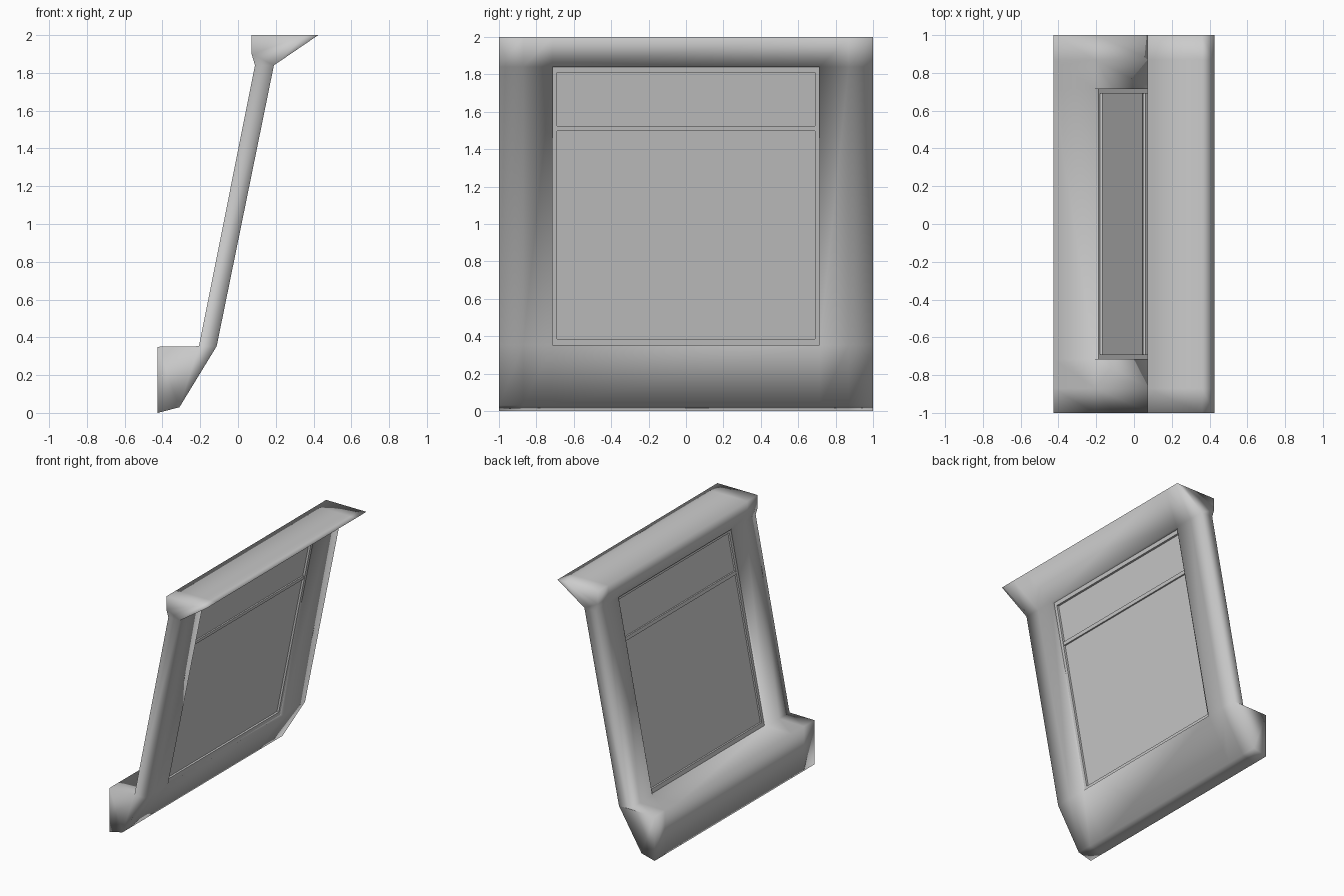
import bpy, bmesh

if "Cube" in bpy.data.objects:
    bpy.data.objects.remove(bpy.data.objects["Cube"])

def finish(bm, name, smooth):
    bmesh.ops.recalc_face_normals(bm, faces=bm.faces[:])
    me = bpy.data.meshes.new(name)
    bm.to_mesh(me)
    bm.free()
    ob = bpy.data.objects.new(name, me)
    bpy.context.collection.objects.link(ob)
    for p in me.polygons:
        p.use_smooth = smooth
    return ob

def prisms(name, cells, smooth=False):
    """Join (xz profile, y0, y1) cells into one shell; shared walls vanish."""
    bm = bmesh.new()
    verts, faces = {}, {}
    for prof, y0, y1 in cells:
        a = [(x, y0, z) for x, z in prof]
        b = [(x, y1, z) for x, z in prof]
        n = len(prof)
        polys = [a, b] + [[a[i], a[(i + 1) % n], b[(i + 1) % n], b[i]] for i in range(n)]
        for poly in polys:
            key = frozenset(poly)
            if key in faces:
                del faces[key]
            else:
                faces[key] = poly
    for poly in faces.values():
        for co in poly:
            if co not in verts:
                verts[co] = bm.verts.new(co)
        bm.faces.new([verts[co] for co in poly])
    return finish(bm, name, smooth)

# Leaning wall surround: sill, jambs and header sections
bl, br = (-0.207, 0.353), (-0.113, 0.353)
tl, tr = (0.09, 1.84), (0.19, 1.84)
sill = [(-0.425, 0), (-0.31, 0.03), br, bl, (-0.425, 0.35)]
jamb = [bl, br, tr, tl]
header = [tl, tr, (0.425, 2), (0.36, 2), (0.072, 2), (0.072, 1.9)]
W = 0.715
ys = [-1, -0.87, -W, W, 0.87, 1]
cells = []
for y0, y1 in zip(ys, ys[1:]):
    cells += [(sill, y0, y1), (header, y0, y1)]
    if y0 != -W:
        cells.append((jamb, y0, y1))
prisms("window_surround", cells, True)

# Slanted slab following the lean: d is the depth from the back line
def slab(z0, z1, d0, d1):
    def back(z):
        return bl[0] + (z - bl[1]) * (tl[0] - bl[0]) / (tl[1] - bl[1])
    return [(back(z0) + d0, z0), (back(z0) + d1, z0),
            (back(z1) + d1, z1), (back(z1) + d0, z1)]

# Window frame ring
I, z0, z1 = 0.69, 0.385, 1.81
low, mid, top = (slab(a, b, 0.02, 0.075) for a, b in ((0.353, z0), (z0, z1), (z1, 1.84)))
ring = []
for a, b in ((-W, -I), (-I, I), (I, W)):
    ring += [(low, a, b), (top, a, b)]
    if a != -I:
        ring.append((mid, a, b))
prisms("window_frame", ring)

# Glass pane and transom bar
prisms("glass_pane", [(slab(z0, z1, 0.033, 0.058), -I, I)])
prisms("transom_bar", [(slab(1.497, 1.524, 0.022, 0.07), -I, I)])
